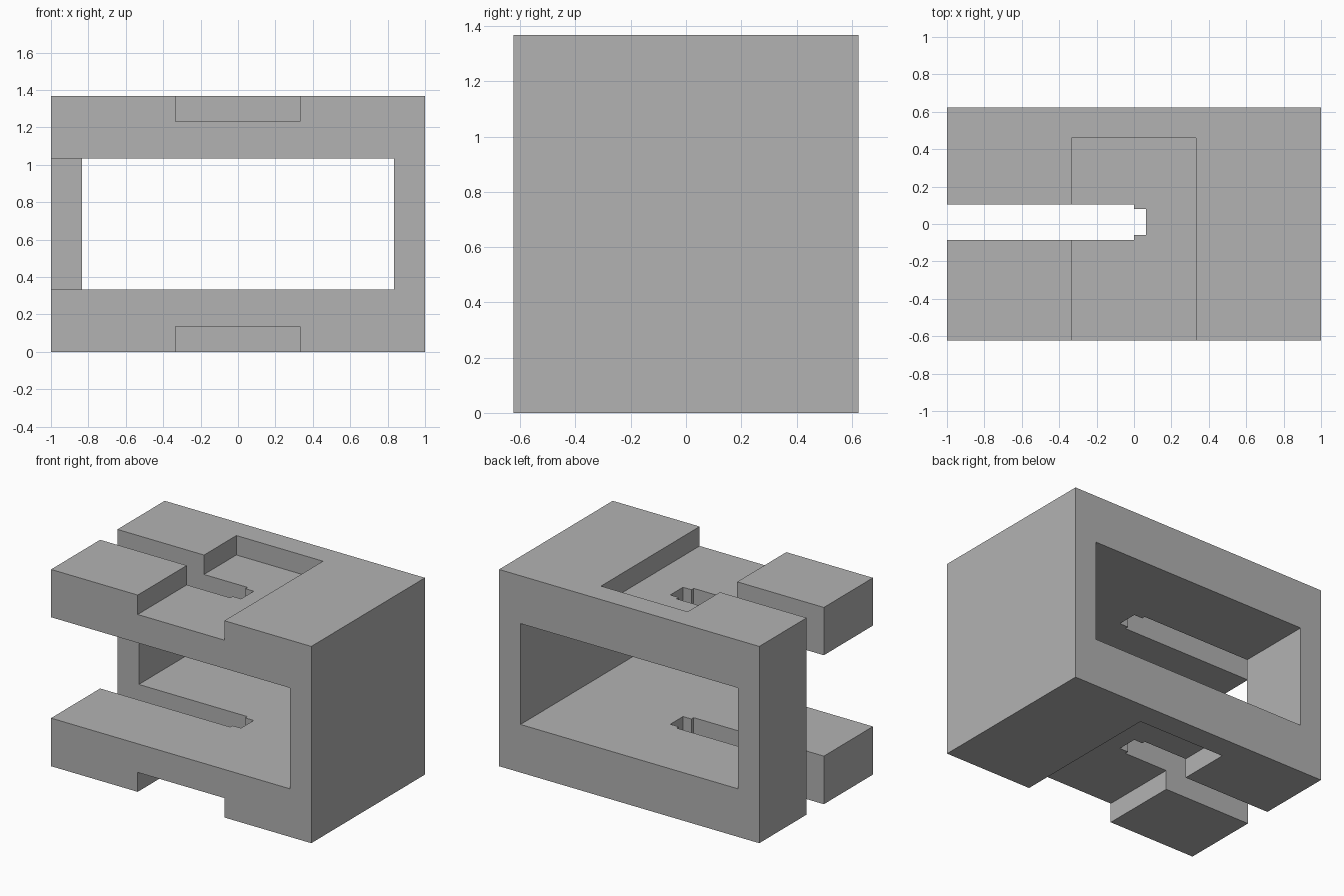
import bpy
import bmesh

cube = bpy.data.objects.get("Cube")
if cube:
    bpy.data.objects.remove(cube, do_unlink=True)

HEIGHT = 1.367
DEPTH = 0.624       # half depth
OUT = 1.2           # safely beyond the block
WALL = 0.835        # inner side of the end walls
SLOT_BACK = 0.104
POCKET = 0.135

grey = bpy.data.materials.new("plain grey")
grey.use_nodes = True
colour = (0.448, 0.448, 0.448, 1)
grey.diffuse_color = colour
grey.node_tree.nodes["Principled BSDF"].inputs["Base Color"].default_value = colour


def prism(name, outline, bottom, top):
    """Extrude a plan outline between two heights."""
    bm = bmesh.new()
    face = bm.faces.new([bm.verts.new((x, y, bottom)) for x, y in outline])
    extruded = bmesh.ops.extrude_face_region(bm, geom=[face])["geom"]
    verts = [v for v in extruded if isinstance(v, bmesh.types.BMVert)]
    bmesh.ops.translate(bm, verts=verts, vec=(0, 0, top - bottom))
    bmesh.ops.recalc_face_normals(bm, faces=bm.faces)
    mesh = bpy.data.meshes.new(name)
    bm.to_mesh(mesh)
    bm.free()
    mesh.materials.append(grey)
    obj = bpy.data.objects.new(name, mesh)
    bpy.context.collection.objects.link(obj)
    return obj


def rectangle(x0, x1, y0, y1):
    return [(x0, y0), (x1, y0), (x1, y1), (x0, y1)]


# Solid outer block
block = prism("slotted_block", rectangle(-1, 1, -DEPTH, DEPTH), 0, HEIGHT)

# Window through the block, open to the right side in front of the slot
window = [(-WALL, OUT), (-WALL, SLOT_BACK), (-OUT, SLOT_BACK),
          (-OUT, -OUT), (WALL, -OUT), (WALL, OUT)]

# Vertical slot with a narrower end notch
slot = [(-OUT, -0.085), (0, -0.085), (0, -0.06), (0.065, -0.06),
        (0.065, 0.08), (0, 0.08), (0, SLOT_BACK), (-OUT, SLOT_BACK)]

# Shallow pockets in the top and bottom faces, open at the front
pocket = rectangle(-0.334, 0.332, -OUT, 0.459)

cutters = [
    prism("window_cutter", window, 0.334, 1.035),
    prism("top_pocket_cutter", pocket, HEIGHT - POCKET, HEIGHT + 1),
    prism("bottom_pocket_cutter", pocket, -1, POCKET),
    prism("slot_cutter", slot, -2, HEIGHT + 2),
]

bpy.context.view_layer.objects.active = block
for cutter in cutters:
    cutter.hide_render = True
    cut = block.modifiers.new(cutter.name, "BOOLEAN")
    cut.operation = "DIFFERENCE"
    cut.solver = "EXACT"
    cut.object = cutter
    bpy.ops.object.modifier_apply(modifier=cut.name)
    bpy.data.objects.remove(cutter, do_unlink=True)
